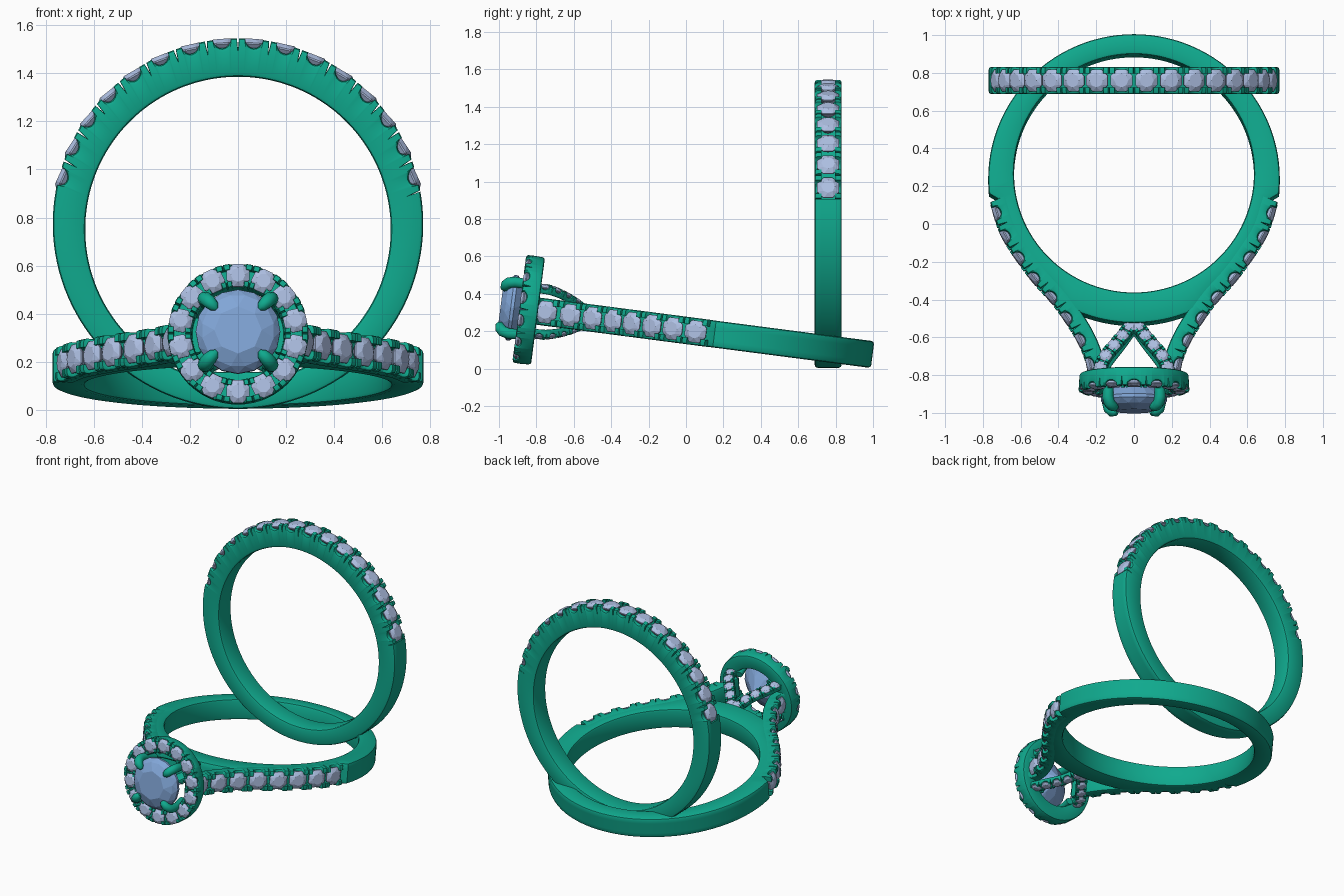
import bpy, bmesh
from math import sin, cos, pi, radians, asin, degrees
from mathutils import Vector, Matrix

if "Cube" in bpy.data.objects:
    bpy.data.objects.remove(bpy.data.objects["Cube"])


def material(name, col):
    m = bpy.data.materials.new(name)
    m.diffuse_color = (*col, 1)
    m.use_nodes = True
    m.node_tree.nodes["Principled BSDF"].inputs["Base Color"].default_value = m.diffuse_color
    return m


METAL = material("metal", (0.005, 0.40, 0.27))
GEM = material("small_gem", (0.42, 0.52, 0.76))
BIG = material("centre_gem", (0.22, 0.38, 0.68))


def finish(name, bm, mat, xf, smooth):
    bmesh.ops.remove_doubles(bm, verts=bm.verts, dist=1e-5)
    bmesh.ops.recalc_face_normals(bm, faces=bm.faces)
    bm.transform(xf)
    me = bpy.data.meshes.new(name)
    bm.to_mesh(me)
    bm.free()
    ob = bpy.data.objects.new(name, me)
    bpy.context.collection.objects.link(ob)
    me.materials.append(mat)
    if smooth:
        bpy.ops.object.select_all(action='DESELECT')
        ob.select_set(True)
        bpy.context.view_layer.objects.active = ob
        bpy.ops.object.shade_smooth_by_angle(angle=radians(35))
    return ob


# Sweep a rounded bar; a station is (inner point, outer point, width axis, rim depth, groove depth)
def sweep(name, stations, width, closed, xf, bev=0.016):
    bm = bmesh.new()
    hw, rows = width / 2, []
    g = hw * 0.5
    for I, O, W, d, m in stations:
        n = (O - I).normalized()
        h = (O - I).length
        k = bev * 0.29
        half = [(hw - bev, 0), (hw - k, k), (hw, bev), (hw, h - d - bev),
                (hw - k, h - d - k), (hw - bev, h - d), (g, h - d), (g, h - m)]
        sec = half + [(-w, z) for w, z in reversed(half)]
        rows.append([bm.verts.new(I + W * w + n * z) for w, z in sec])
    nv = len(rows[0])
    for i in range(len(rows) if closed else len(rows) - 1):
        a, b = rows[i], rows[(i + 1) % len(rows)]
        for j in range(nv):
            bm.faces.new((a[j], a[(j + 1) % nv], b[(j + 1) % nv], b[j]))
    if not closed:
        bm.faces.new(rows[0])
        bm.faces.new(rows[-1])
    return finish(name, bm, METAL, xf, True)


# Stations of a gem-set stretch: a slit between cells and a round notch in each cell
def pave(frame, cells, L):
    out = []
    a = 0.28
    prof = [(0.0, 0.33), (0.035, 0.0)]
    prof += [(0.5 - a * cos(pi * i / 8), a * sin(pi * i / 8)) for i in range(9)]
    prof += [(0.965, 0.0)]
    for c in range(cells):
        for u, d in prof:
            out.append((*frame((c + u) / cells), d * L, 0.36 * L))
    return out


# Cut gem from the hull of its facet rings (unit girdle radius, table along +z)
def gem_mesh(rings):
    bm = bmesh.new()
    for n, r, z, off in rings:
        for i in range(n):
            t = 2 * pi * (i + off) / n
            bm.verts.new((r * cos(t), r * sin(t), z))
    bmesh.ops.convex_hull(bm, input=bm.verts)
    me = bpy.data.meshes.new("gem_template")
    bm.to_mesh(me)
    bm.free()
    return me


SMALL = gem_mesh([(8, 0.58, 0.3, 0), (8, 1, 0.04, 0.5), (8, 1, -0.06, 0.5), (8, 0.45, -0.62, 0)])


def gems(name, frame, cells, L, xf, size=0.47):
    bm = bmesh.new()
    for c in range(cells):
        I, O, W = frame((c + 0.5) / cells)
        n = (O - I).normalized()
        t = n.cross(W).normalized()
        R = size * L
        p = O - n * 0.13 * L
        m = Matrix((W, t, n)).transposed().to_4x4()
        start = len(bm.verts)
        bm.from_mesh(SMALL)
        bm.verts.ensure_lookup_table()
        bmesh.ops.transform(bm, matrix=Matrix.Translation(p) @ m @ Matrix.Scale(R, 4),
                            verts=bm.verts[start:])
    finish(name, bm, GEM, xf, False)


# Smooth path through points, sampled by length: returns position and tangent
def path(pts):
    P = [Vector(p) for p in pts]
    P = [2 * P[0] - P[1]] + P + [2 * P[-1] - P[-2]]
    S = []
    for i in range(1, len(P) - 2):
        a, b, c, d = P[i - 1:i + 3]
        for k in range(24):
            t = k / 24
            S.append(0.5 * (2 * b + (c - a) * t + (2 * a - 5 * b + 4 * c - d) * t * t
                            + (3 * b - a - 3 * c + d) * t ** 3))
    S.append(P[-2])
    acc = [0]
    for p, q in zip(S, S[1:]):
        acc.append(acc[-1] + (q - p).length)

    def pos(s):
        s = min(max(s, 0), 1) * acc[-1]
        i = next((k for k in range(len(S) - 1) if acc[k + 1] >= s), len(S) - 2)
        return S[i].lerp(S[i + 1], (s - acc[i]) / (acc[i + 1] - acc[i]))

    return lambda s: (pos(s), (pos(s + 0.02) - pos(s - 0.02)).normalized()), acc[-1]


def flip(v, sx, sz):
    return Vector((sx * v.x, v.y, sz * v.z))


# Upright wedding band
def band_at(a):
    d = Vector((cos(a), 0, sin(a)))
    return (Vector((0, 0.76, 0.75)) + d * 0.635, Vector((0, 0.76, 0.774)) + d * 0.77, Vector((0, 1, 0)))


ID = Matrix.Identity(4)
arc = lambda t: band_at(radians(10 + 160 * t))
LB = 0.77 * radians(10)
plain = [(*band_at(radians(170 + 200 * i / 72)), 0, 0) for i in range(73)]
sweep("upright_band", pave(arc, 16, LB) + plain, 0.145, True, ID)
gems("upright_band_gems", arc, 16, LB, ID)

# Tilted ring: built flat with its head toward -y, then tipped
TILT = Matrix.Translation((0, 0.24, 0.173)) @ Matrix.Rotation(radians(-7.4), 4, 'X')
clamp = lambda v: min(max(v, 0), 1)
hoop = []
for i in range(120):
    a = 2 * pi * i / 120
    d = Vector((cos(a), sin(a), 0))
    e = -degrees(asin(sin(a)))
    dep = 0.06 * clamp((e - 7) / 3) * clamp((66 - e) / 10)
    hoop.append((Vector((0, 0.02, 0)) + d * 0.635, Vector((0, -0.008, 0)) + d * 0.772,
                 Vector((0, 0, 1)), dep, dep))
sweep("tilted_hoop", hoop, 0.144, True, TILT)

# Gem-set shoulders rising to the head
run, length = path([(0.762, -0.13, 0), (0.70, -0.31, 0), (0.56, -0.52, 0), (0.43, -0.67, 0),
                    (0.34, -0.80, 0), (0.285, -0.90, 0), (0.25, -1.0, 0), (0.245, -1.07, 0)])
for sx, side in ((1, "right"), (-1, "left")):
    def shoulder(t):
        p, tan = run(t)
        n = Vector((-tan.y, tan.x, 0))
        return flip(p - n * 0.095, sx, 1), flip(p, sx, 1), Vector((0, 0, 1))
    L = length / 8
    sweep("shoulder_" + side, pave(shoulder, 8, L) + [(*shoulder(1), 0.3 * L, 0.36 * L)], 0.146, False, TILT)
    gems("shoulder_gems_" + side, shoulder, 8, L, TILT)

# Small gem-set struts from the hoop to the back of the halo
strut, slen = path([(0, -0.76, 0.05), (0.075, -0.86, 0.105), (0.16, -0.97, 0.14), (0.19, -1.06, 0.145)])
for sx in (1, -1):
    for sz in (1, -1):
        def brace(t):
            p, tan = strut(t)
            n = Vector((0.1, 0.35, 1))
            n = (n - tan * n.dot(tan)).normalized()
            w = tan.cross(n).normalized()
            return flip(p - n * 0.045, sx, sz), flip(p, sx, sz), flip(w, sx, sz)
        tag = ("right" if sx > 0 else "left") + ("_top" if sz > 0 else "_bottom")
        L = slen / 5
        sweep("strut_" + tag, pave(brace, 5, L) + [(*brace(1), 0.3 * L, 0.36 * L)],
              0.07, False, TILT, 0.008)
        gems("strut_gems_" + tag, brace, 5, L, TILT)


# Halo of fourteen gems
def halo(t):
    a = 2 * pi * (t - 0.5 / 14) + pi / 2
    d = Vector((cos(a), 0, sin(a)))
    return d * 0.238 + Vector((0, -1.04, 0)), d * 0.244 + Vector((0, -1.14, 0)), d


LH = 2 * pi * 0.244 / 14
sweep("halo", pave(halo, 14, LH), 0.1, True, TILT, 0.013)
gems("halo_gems", halo, 14, LH, TILT)

# Centre gem
bm = bmesh.new()
bm.from_mesh(gem_mesh([(8, 0.56, 0.35, 0), (16, 0.86, 0.2, 0.5), (16, 1, 0.04, 0), (16, 1, -0.06, 0),
                       (8, 0.55, -0.48, 0.5), (1, 0, -0.9, 0)]))
bm.transform(Matrix.Translation((0, -1.18, 0)) @ Matrix.Rotation(pi / 2, 4, 'X') @ Matrix.Scale(0.176, 4))
finish("centre_gem", bm, BIG, TILT, False)

# Four claws gripping the centre gem
for k in range(4):
    a = pi / 4 + k * pi / 2
    cu = bpy.data.curves.new("claw", 'CURVE')
    cu.dimensions = '3D'
    cu.bevel_depth, cu.bevel_resolution, cu.use_fill_caps = 0.03, 3, True
    sp = cu.splines.new('POLY')
    pts = [(0.17, -1.04, 0.8), (0.192, -1.12, 0.9), (0.196, -1.18, 1), (0.186, -1.212, 1),
           (0.165, -1.228, 0.95), (0.14, -1.233, 0.75), (0.125, -1.233, 0.3)]
    sp.points.add(len(pts) - 1)
    for q, (r, y, s) in zip(sp.points, pts):
        q.co = (r * cos(a), y, r * sin(a), 1)
        q.radius = s
    ob = bpy.data.objects.new("claw_%d" % (k + 1), cu)
    bpy.context.collection.objects.link(ob)
    cu.materials.append(METAL)
    ob.matrix_world = TILT
    bpy.ops.object.select_all(action='DESELECT')
    ob.select_set(True)
    bpy.context.view_layer.objects.active = ob
    bpy.ops.object.convert(target='MESH')
    bpy.ops.object.shade_smooth_by_angle(angle=radians(50))

for me in [m for m in bpy.data.meshes if m.users == 0]:
    bpy.data.meshes.remove(me)
